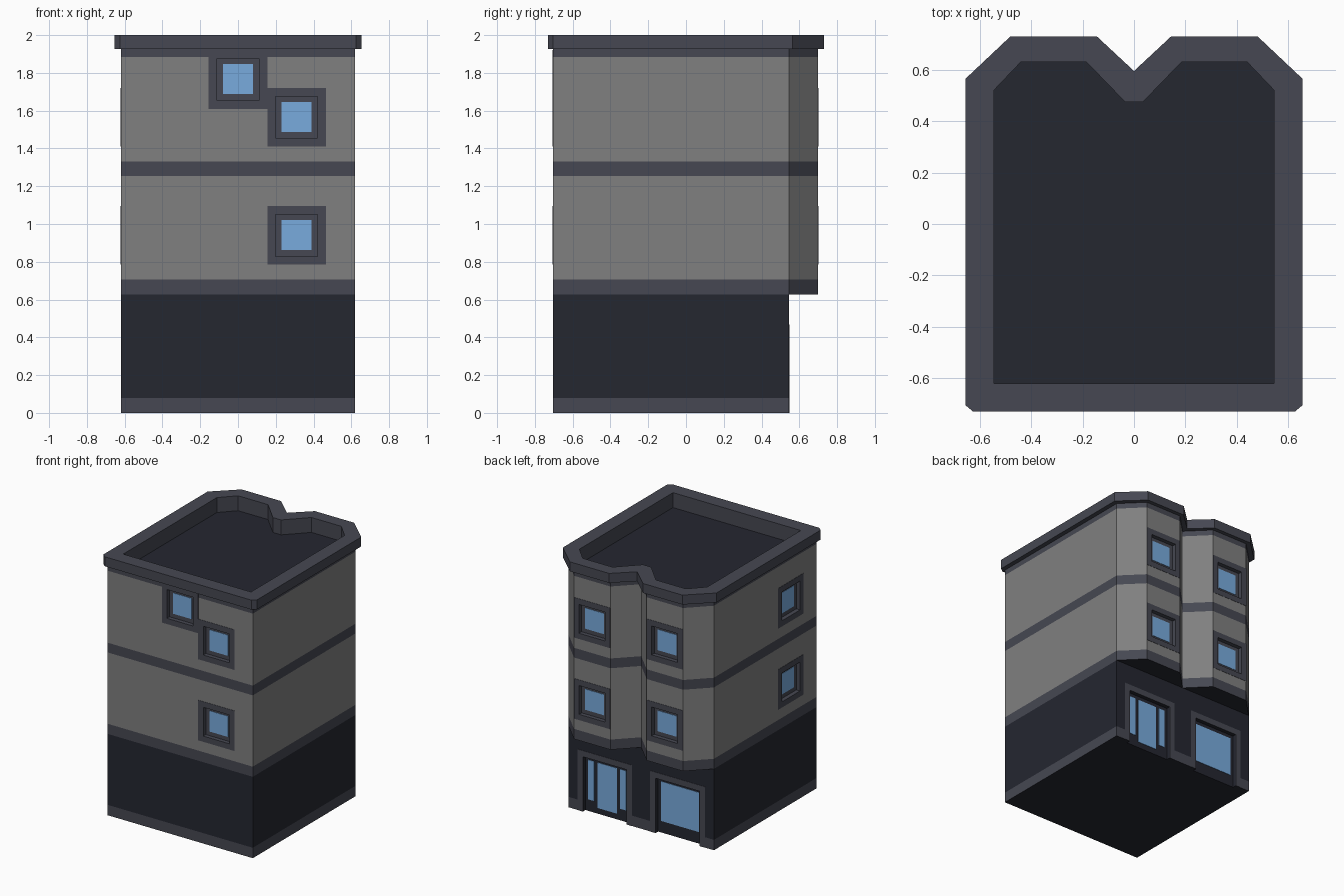
import bpy, bmesh
from math import pi
from mathutils import Matrix, Vector

if "Cube" in bpy.data.objects:
    bpy.data.objects.remove(bpy.data.objects["Cube"])


def material(name, rgb):
    m = bpy.data.materials.new(name)
    m.diffuse_color = (*rgb, 1)
    m.use_nodes = True
    m.node_tree.nodes["Principled BSDF"].inputs["Base Color"].default_value = m.diffuse_color
    return m


WALL, TRIM, DARK, GLASS = range(4)
MATS = [material("wall_grey", (0.216, 0.216, 0.216)),
        material("trim_slate", (0.061, 0.064, 0.084)),
        material("dark_slate", (0.018, 0.020, 0.030)),
        material("window_glass", (0.19, 0.41, 0.73))]


def make_object(name, bm):
    bmesh.ops.recalc_face_normals(bm, faces=bm.faces)
    me = bpy.data.meshes.new(name)
    bm.to_mesh(me)
    bm.free()
    for m in MATS:
        me.materials.append(m)
    ob = bpy.data.objects.new(name, me)
    bpy.context.collection.objects.link(ob)
    return ob


def add_box(bm, mat, frame, lo, hi):
    lo, hi = Vector(lo), Vector(hi)
    size = Matrix.Diagonal((*(hi - lo), 1))
    r = bmesh.ops.create_cube(bm, size=1, matrix=frame @ Matrix.Translation((lo + hi) / 2) @ size)
    for f in {f for v in r["verts"] for f in v.link_faces}:
        f.material_index = mat


# Building shell: half outlines (x >= 0), mirrored and lofted upwards
GROUND = [(.62, -.705)] * 2 + [(.62, .545)] * 3 + [(0, .545)]
UPPER = [(.62, -.705)] * 2 + [(.62, .545), (.465, .70), (.155, .70), (0, .545)]
CORNICE = [(.625, -.73), (.655, -.705), (.655, .565), (.48, .73), (.145, .73), (0, .595)]
INNER = [(.545, -.62)] * 2 + [(.545, .52), (.44, .63), (.185, .63), (.035, .475)]

# (outline, height, material of the faces leading up to this ring)
LAYERS = [(GROUND, 0, DARK), (GROUND, .08, TRIM), (GROUND, .627, DARK),
          (UPPER, .627, DARK), (UPPER, .705, TRIM), (UPPER, 1.255, WALL),
          (UPPER, 1.33, TRIM), (UPPER, 1.885, WALL), (UPPER, 1.927, TRIM),
          (CORNICE, 1.927, TRIM), (CORNICE, 2.0, TRIM), (INNER, 2.0, TRIM),
          (INNER, 1.885, TRIM)]

bm = bmesh.new()
rings = []
for half, z, mat in LAYERS:
    outline = half + [(-x, y) for x, y in reversed(half)]
    ring = [bm.verts.new((x, y, z)) for x, y in outline]
    if rings:
        prev = rings[-1]
        for i in range(len(ring)):
            j = (i + 1) % len(ring)
            bm.faces.new((prev[i], prev[j], ring[j], ring[i])).material_index = mat
    rings.append(ring)
for ring in (rings[0][::-1], rings[-1]):
    bm.faces.new(ring).material_index = DARK
bmesh.ops.remove_doubles(bm, verts=bm.verts, dist=1e-4)
building = make_object("building_shell", bm)

# Openings: cutters, flush surrounds and glass
DEPTH = 0.03
cut, surround, glass = bmesh.new(), bmesh.new(), bmesh.new()


def opening(frame, mat, half, low, high, border, panes, sill):
    """Recess in a wall; frame has x along the wall and -y pointing outwards."""
    inner, top = half - border, high - border
    bottom = low + border if sill else low
    add_box(cut, mat, frame, (-inner, -.1, bottom if sill else -.1), (inner, DEPTH, top))
    for s in (-1, 1):
        x0, x1 = sorted((s * inner, s * half))
        add_box(surround, TRIM, frame, (x0, -.002, low), (x1, 0, high))
    add_box(surround, TRIM, frame, (-inner, -.002, top), (inner, 0, high))
    if sill:
        add_box(surround, TRIM, frame, (-inner, -.002, low), (inner, 0, bottom))
    for x0, x1, z0, z1 in panes:
        add_box(glass, GLASS, frame, (x0, DEPTH - .003, z0), (x1, DEPTH, z1))


def on_wall(x, y, z, angle):
    return Matrix.Translation((x, y, z)) @ Matrix.Rotation(angle, 4, 'Z')


# Square windows: front, left side and both back bays
LOW, HIGH = 0.94, 1.565
spots = [(0, -.705, 1.765, 0), (.31, -.705, HIGH, 0), (.31, -.705, LOW, 0)]
for z in (LOW, HIGH):
    spots += [(-.62, -.39, z, -pi / 2), (.31, .70, z, pi), (-.31, .70, z, pi)]
for spot in spots:
    opening(on_wall(*spot), TRIM, .155, -.155, .155, .044,
            [(-.08, .08, -.078, .082)], True)

# Shop entrance and display window on the back
opening(on_wall(.31, .545, 0, pi), DARK, .233, 0, .469, .046,
        [(-.083, .083, .045, .395), (-.162, -.11, .09, .395), (.11, .162, .09, .395)], False)
opening(on_wall(-.31, .545, 0, pi), DARK, .233, 0, .469, .046,
        [(-.162, .162, .09, .395)], False)

cutter = make_object("opening_cutter", cut)
cutter.hide_render = True
make_object("window_surrounds", surround)
make_object("window_panes", glass)

# Carve the recesses, then drop the cutter
mod = building.modifiers.new("recesses", 'BOOLEAN')
mod.operation, mod.solver, mod.object = 'DIFFERENCE', 'EXACT', cutter
mod.material_mode = 'TRANSFER'
bpy.context.view_layer.objects.active = building
bpy.ops.object.modifier_apply(modifier=mod.name)
bpy.data.objects.remove(cutter)
